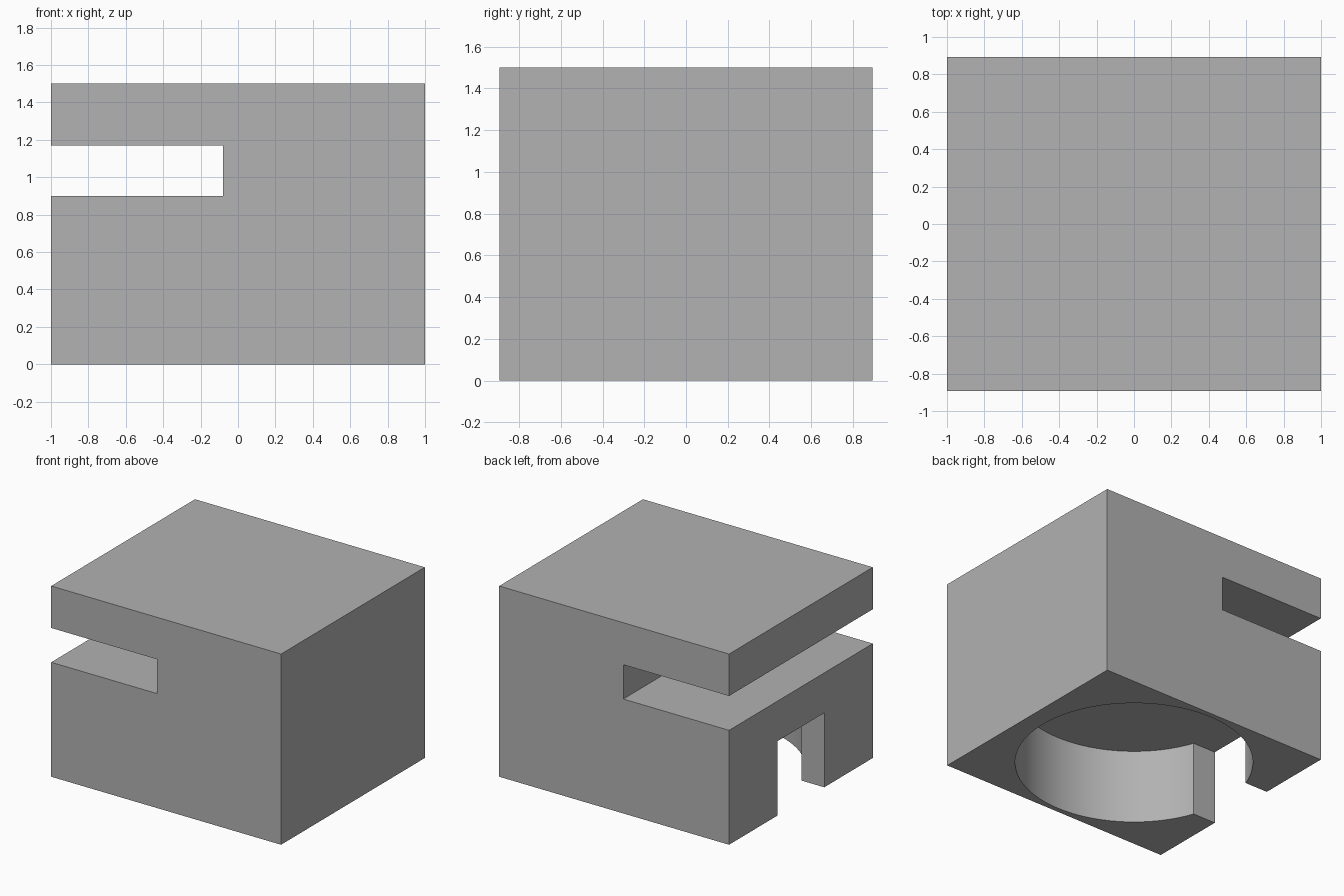
import bpy, bmesh, math
from mathutils import Vector

cube = bpy.data.objects.get("Cube")
if cube:
    bpy.data.objects.remove(cube, do_unlink=True)

HALF_X, HALF_Y, HEIGHT = 1.0, 0.893, 1.5
SLOT_X, SLOT_LOW, SLOT_HIGH = -0.08, 0.90, 1.17
RADIUS, DEPTH, GATE = 0.853, 0.585, 0.29

grey = bpy.data.materials.new("plain grey")
grey.use_nodes = True
colour = (0.445, 0.445, 0.445, 1)
grey.diffuse_color = colour
grey.node_tree.nodes["Principled BSDF"].inputs["Base Color"].default_value = colour


def prism(name, points, sweep):
    """Extrude a closed outline along the sweep vector."""
    bm = bmesh.new()
    face = bm.faces.new([bm.verts.new(p) for p in points])
    new = bmesh.ops.extrude_face_region(bm, geom=[face])["geom"]
    bmesh.ops.translate(bm, vec=Vector(sweep),
                        verts=[v for v in new if isinstance(v, bmesh.types.BMVert)])
    bmesh.ops.recalc_face_normals(bm, faces=bm.faces)
    mesh = bpy.data.meshes.new(name)
    bm.to_mesh(mesh)
    bm.free()
    mesh.materials.append(grey)
    obj = bpy.data.objects.new(name, mesh)
    bpy.context.collection.objects.link(obj)
    return obj


# Block with a slot through it, open on one side
outline = [(-HALF_X, 0), (HALF_X, 0), (HALF_X, HEIGHT), (-HALF_X, HEIGHT),
           (-HALF_X, SLOT_HIGH), (SLOT_X, SLOT_HIGH),
           (SLOT_X, SLOT_LOW), (-HALF_X, SLOT_LOW)]
body = prism("slotted_block", [(x, -HALF_Y, z) for x, z in outline], (0, 2 * HALF_Y, 0))

# Keyhole cutter: round pocket underneath with a straight gateway to the side
steps = 120
start = -math.pi + math.asin(GATE / RADIUS)
angles = [start - 2 * start * i / steps for i in range(steps + 1)]
keyhole = [(RADIUS * math.cos(a), RADIUS * math.sin(a)) for a in angles]
keyhole += [(-HALF_X - 0.2, GATE), (-HALF_X - 0.2, -GATE)]
cutter = prism("pocket_cutter", [(x, y, -0.2) for x, y in keyhole], (0, 0, DEPTH + 0.2))
cutter.hide_render = True

# Cut the pocket and apply
cut = body.modifiers.new("pocket", 'BOOLEAN')
cut.operation = 'DIFFERENCE'
cut.solver = 'EXACT'
cut.object = cutter
bpy.ops.object.select_all(action='DESELECT')
bpy.context.view_layer.objects.active = body
body.select_set(True)
bpy.ops.object.modifier_apply(modifier=cut.name)
bpy.data.objects.remove(cutter, do_unlink=True)

# Smooth round wall, sharp edges elsewhere
bpy.ops.object.shade_smooth_by_angle(angle=math.radians(30))
